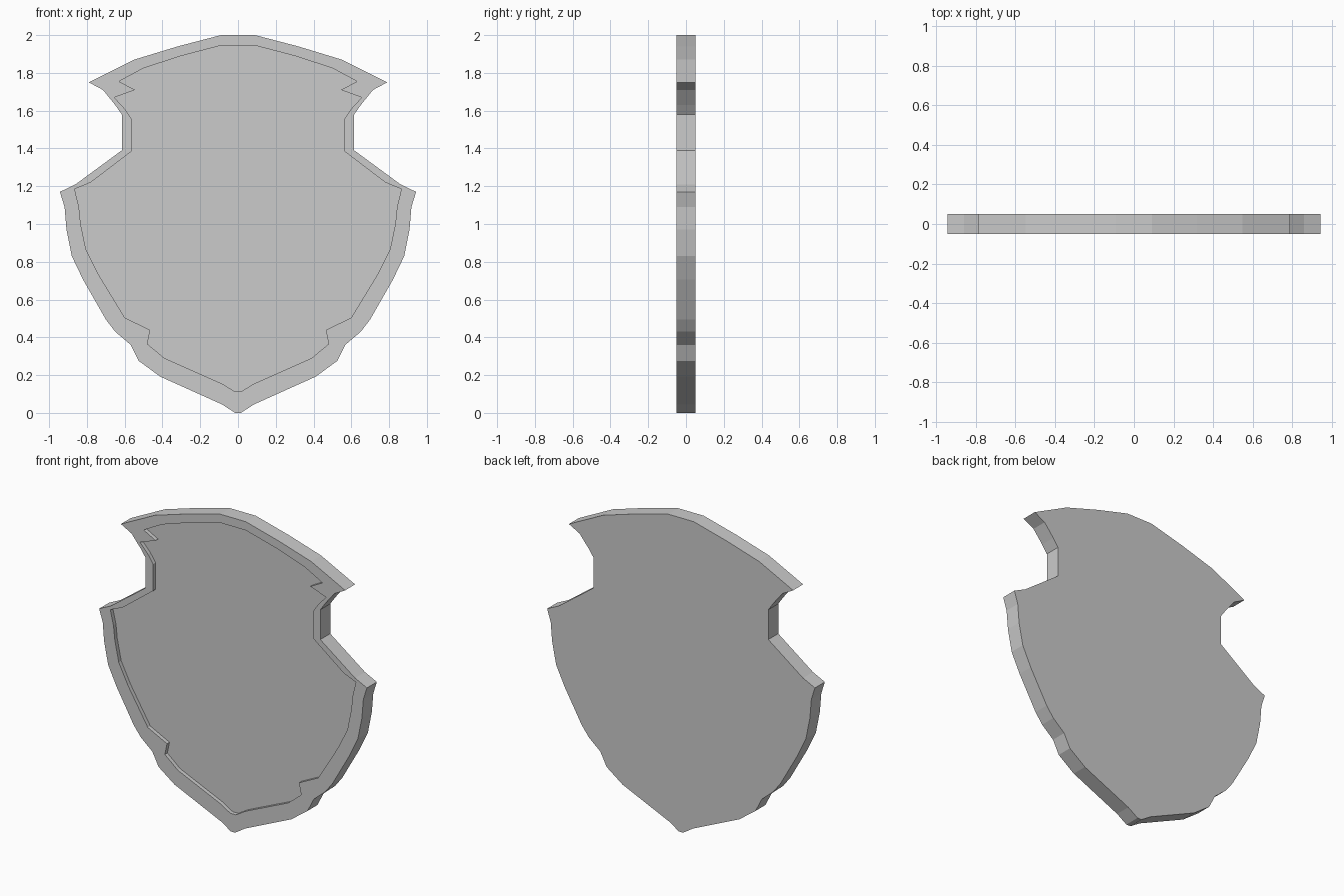
import bpy, bmesh

if "Cube" in bpy.data.objects:
    bpy.data.objects.remove(bpy.data.objects["Cube"])

# Right-hand half profiles (x, z), top to bottom; points pair up outer-to-inner
OUTER = [(.09, 2), (.32, 1.94), (.55, 1.87), (.69, 1.80), (.79, 1.75), (.715, 1.71),
         (.65, 1.63), (.615, 1.58), (.615, 1.39), (.86, 1.21), (.943, 1.17),
         (.918, 1.09), (.908, .97), (.88, .83), (.82, .705), (.70, .495), (.65, .43),
         (.568, .36), (.525, .275), (.412, .192), (.085, .045), (.015, 0)]
INNER = [(.09, 1.945), (.30, 1.89), (.50, 1.825), (.63, 1.755), (.545, 1.71), (.655, 1.67),
         (.60, 1.61), (.563, 1.555), (.563, 1.385), (.78, 1.22), (.865, 1.185),
         (.842, 1.09), (.833, 1.0), (.805, .865), (.74, .735), (.60, .505), (.465, .438),
         (.48, .365), (.435, .328), (.39, .29), (.085, .155), (.02, .115)]
FRONT, BACK, RECESS = -.05, .05, .025

bm = bmesh.new()


def ring(half, y):
    """Mirror a half profile into a closed loop of vertices at depth y."""
    pts = half + [(-x, z) for x, z in reversed(half)]
    return [bm.verts.new((x, y, z)) for x, z in pts]


def bridge(a, b):
    n = len(a)
    for i in range(n):
        j = (i + 1) % n
        bm.faces.new((a[i], a[j], b[j], b[i]))


# Back face, side wall, front rim, recess wall, recessed panel
loops = [ring(OUTER, BACK), ring(OUTER, FRONT),
         ring(INNER, FRONT), ring(INNER, FRONT + RECESS)]
for a, b in zip(loops, loops[1:]):
    bridge(a, b)
bm.faces.new(loops[0])
bm.faces.new(loops[-1])
bmesh.ops.recalc_face_normals(bm, faces=bm.faces)

mesh = bpy.data.meshes.new("shield")
bm.to_mesh(mesh)
bm.free()
bpy.context.collection.objects.link(bpy.data.objects.new("shield", mesh))
